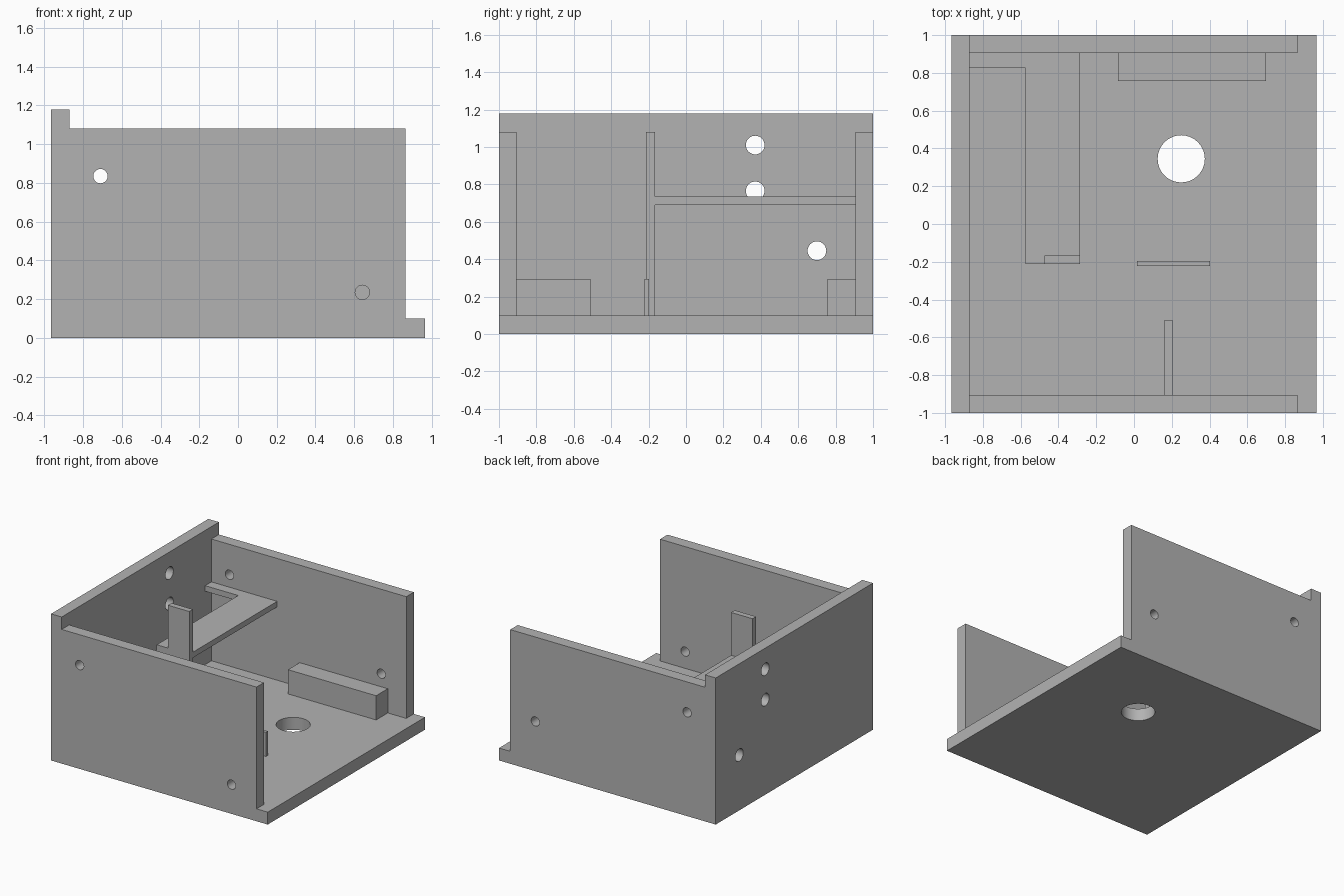
import bpy
import bmesh
import math
from mathutils import Vector, Matrix

default = bpy.data.objects.get("Cube")
if default:
    bpy.data.objects.remove(default, do_unlink=True)

grey = bpy.data.materials.new("plain grey")
grey.use_nodes = True
colour = (0.45, 0.45, 0.45, 1)
grey.diffuse_color = colour
grey.node_tree.nodes["Principled BSDF"].inputs["Base Color"].default_value = colour

# Outer limits and shared heights
X, Y, T = 0.965, 1.0, 0.1
IN_X, END_X, IN_Y = -0.87, 0.865, 0.905
WALL_TOP, SHELF_LOW, SHELF_TOP, RIB_TOP = 1.08, 0.69, 0.735, 0.295


def prism(name, points, direction):
    """Extrude a closed flat outline into a solid part."""
    bm = bmesh.new()
    face = bm.faces.new([bm.verts.new(p) for p in points])
    ext = bmesh.ops.extrude_face_region(bm, geom=[face])
    moved = [g for g in ext["geom"] if isinstance(g, bmesh.types.BMVert)]
    bmesh.ops.translate(bm, verts=moved, vec=Vector(direction))
    bmesh.ops.recalc_face_normals(bm, faces=bm.faces[:])
    mesh = bpy.data.meshes.new(name)
    bm.to_mesh(mesh)
    bm.free()
    mesh.materials.append(grey)
    obj = bpy.data.objects.new(name, mesh)
    bpy.context.collection.objects.link(obj)
    return obj


def box(name, x0, x1, y0, y1, z0, z1):
    outline = [(x0, y0, z0), (x1, y0, z0), (x1, y1, z0), (x0, y1, z0)]
    return prism(name, outline, (0, 0, z1 - z0))


def drill(obj, axis, radius, *centres):
    """Cut round holes along an axis, then bake the cut into the part."""
    turn = Vector((0, 0, 1)).rotation_difference(Vector(axis)).to_matrix().to_4x4()
    bm = bmesh.new()
    for centre in centres:
        bmesh.ops.create_cone(bm, cap_ends=True, segments=32, radius1=radius,
                              radius2=radius, depth=0.4,
                              matrix=Matrix.Translation(centre) @ turn)
    mesh = bpy.data.meshes.new("hole_cutter")
    bm.to_mesh(mesh)
    bm.free()
    mesh.materials.append(grey)
    cutter = bpy.data.objects.new("hole_cutter", mesh)
    cutter.hide_render = True
    bpy.context.collection.objects.link(cutter)
    mod = obj.modifiers.new("holes", "BOOLEAN")
    mod.operation = "DIFFERENCE"
    mod.solver = "EXACT"
    mod.object = cutter
    bpy.context.view_layer.update()
    graph = bpy.context.evaluated_depsgraph_get()
    cut = bpy.data.meshes.new_from_object(obj.evaluated_get(graph))
    obj.modifiers.clear()
    obj.data = cut
    bpy.data.objects.remove(cutter, do_unlink=True)
    bpy.ops.object.select_all(action="DESELECT")
    obj.select_set(True)
    bpy.context.view_layer.objects.active = obj
    bpy.ops.object.shade_smooth_by_angle(angle=math.radians(30))


# Base plate with a large round opening
base = box("base_plate", -X, X, -Y, Y, 0, T)
drill(base, (0, 0, 1), 0.125, (0.25, 0.345, 0.05))

# Tall side wall with three holes
side = box("side_wall", -X, IN_X, -Y, Y, T, 1.18)
drill(side, (1, 0, 0), 0.05,
      (-0.92, 0.37, 1.01), (-0.92, 0.37, 0.765), (-0.92, 0.70, 0.445))

# Front and back walls, each with a high and a low screw hole
for name, sign, low in (("front_wall", -1, 0.235), ("back_wall", 1, 0.40)):
    y0, y1 = sorted((sign * IN_Y, sign * Y))
    wall = box(name, IN_X, END_X, y0, y1, T, WALL_TOP)
    drill(wall, (0, 1, 0), 0.037,
          (-0.71, sign * 0.95, 0.835), (0.642, sign * 0.95, low))

# L-shaped shelf reaching the back wall and the side wall
SX0, SX1, PY0, PY1 = -0.575, -0.285, -0.213, -0.167
shelf = [(SX0, PY1), (SX1, PY1), (SX1, IN_Y), (IN_X, IN_Y),
         (IN_X, 0.825), (SX0, 0.825)]
prism("shelf", [(x, y, SHELF_LOW) for x, y in shelf],
      (0, 0, SHELF_TOP - SHELF_LOW))

# Upright panel under the shelf end, stepping in to a post above it
panel = [(SX0, T), (SX1, T), (SX1, WALL_TOP), (-0.475, WALL_TOP),
         (-0.475, SHELF_TOP), (SX0, SHELF_TOP)]
prism("support_post", [(x, PY0, z) for x, z in panel], (0, PY1 - PY0, 0))

# Low block and ribs on the floor
box("back_block", -0.085, 0.70, 0.757, IN_Y, T, RIB_TOP)
box("cross_rib", 0.015, 0.403, -0.222, -0.197, T, RIB_TOP)
box("front_rib", 0.16, 0.206, -IN_Y, -0.51, T, RIB_TOP)
